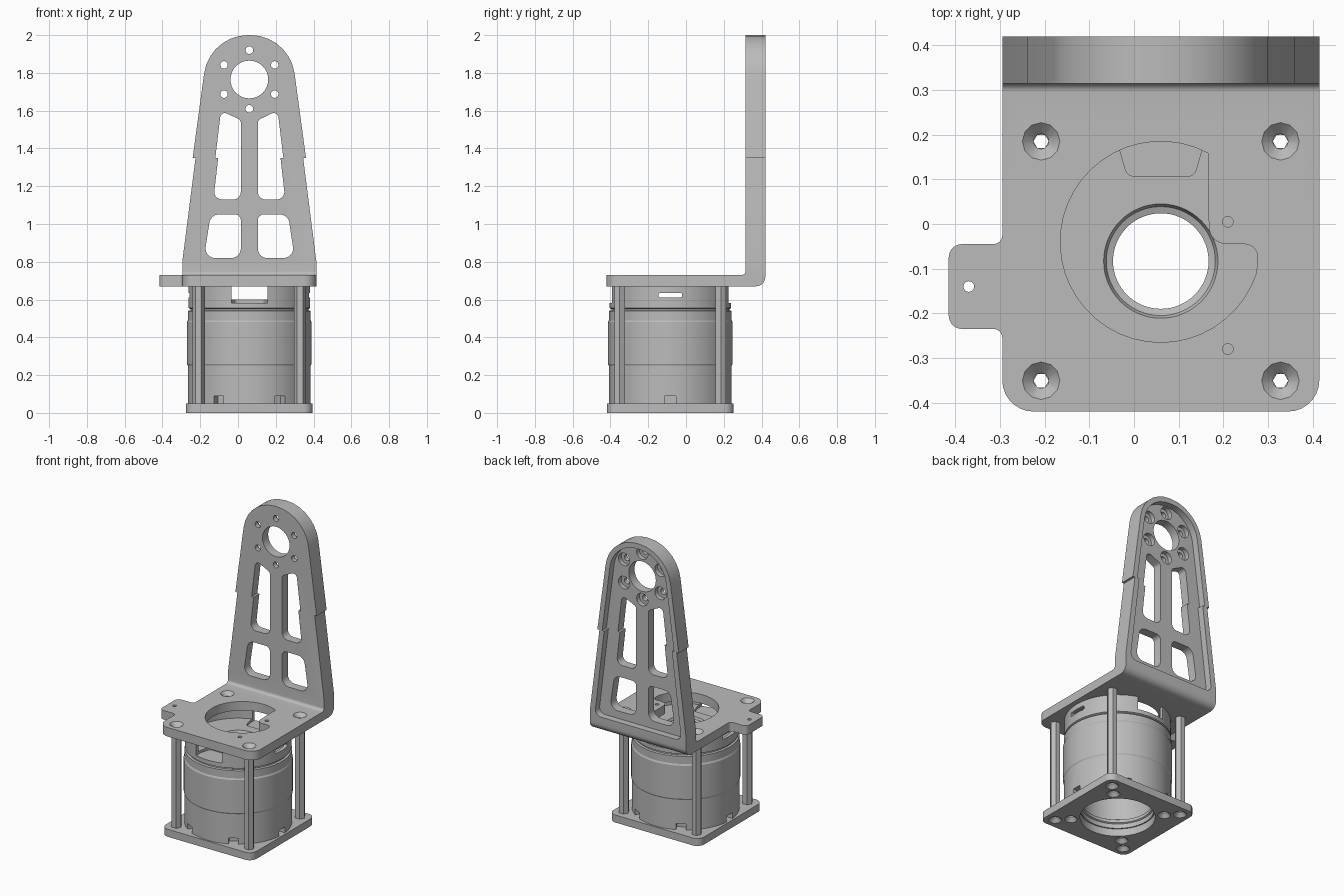
import bpy, bmesh, math
from mathutils import Matrix, Vector

if "Cube" in bpy.data.objects:
    bpy.data.objects.remove(bpy.data.objects["Cube"])

CX, CY = 0.06, -0.083          # motor axis
HOLE = 0.268                   # screw spacing from the axis
BASE, DECK, DECK_TOP = 0.05, 0.67, 0.73

grey = bpy.data.materials.new("machined grey")
grey.use_nodes = True
grey.diffuse_color = (0.5, 0.5, 0.5, 1)
grey.node_tree.nodes["Principled BSDF"].inputs["Base Color"].default_value = (0.5, 0.5, 0.5, 1)


def finish(name, bm):
    bmesh.ops.recalc_face_normals(bm, faces=bm.faces)
    mesh = bpy.data.meshes.new(name)
    bm.to_mesh(mesh)
    bm.free()
    mesh.materials.append(grey)
    ob = bpy.data.objects.new(name, mesh)
    bpy.context.collection.objects.link(ob)
    return ob


def rounded(points, steps=7):
    """Fillet every (x, y, radius) corner of an outline."""
    out = []
    for i, p in enumerate(points):
        c = Vector(p[:2])
        if len(p) < 3:
            out.append(c)
            continue
        a = (Vector(points[i - 1][:2]) - c).normalized()
        b = (Vector(points[(i + 1) % len(points)][:2]) - c).normalized()
        half = a.angle(b) / 2
        mid = c + (a + b).normalized() * p[2] / math.sin(half)
        start = c + a * p[2] / math.tan(half) - mid
        end = c + b * p[2] / math.tan(half) - mid
        turn = math.atan2(start.x * end.y - start.y * end.x, start.dot(end))
        for k in range(steps + 1):
            out.append(mid + Matrix.Rotation(turn * k / steps, 2) @ start)
    return out


def prism(name, points, axis, lo, hi):
    """Extrude an outline along an axis."""
    place = {"X": lambda p, h: (h, p[0], p[1]),
             "Y": lambda p, h: (p[0], h, p[1]),
             "Z": lambda p, h: (p[0], p[1], h)}[axis]
    bm = bmesh.new()
    pts = rounded(points)
    low = [bm.verts.new(place(p, lo)) for p in pts]
    high = [bm.verts.new(place(p, hi)) for p in pts]
    bm.faces.new(low)
    bm.faces.new(high)
    for i in range(len(pts)):
        bm.faces.new((low[i - 1], low[i], high[i], high[i - 1]))
    return finish(name, bm)


def lathe(name, profile, x, y, z=0, axis="Z", sides=24):
    """Revolve a closed (radius, height) profile."""
    bm = bmesh.new()
    vs = [bm.verts.new((r, 0, h)) for r, h in profile]
    edges = [bm.edges.new((vs[i - 1], vs[i])) for i in range(len(vs))]
    bmesh.ops.spin(bm, geom=vs + edges, cent=(0, 0, 0), axis=(0, 0, 1),
                   angle=math.tau, steps=sides, use_duplicate=False)
    bmesh.ops.remove_doubles(bm, verts=bm.verts, dist=1e-5)
    loose = [e for e in bm.edges if not e.link_faces]
    bmesh.ops.delete(bm, geom=loose, context="EDGES")
    turn = Matrix.Rotation(-math.pi / 2, 4, "X") if axis == "Y" else Matrix()
    bm.transform(Matrix.Translation((x, y, z)) @ turn)
    return finish(name, bm)


def drill(r, x, y, z=0, lo=-0.1, hi=1, axis="Z", sides=16):
    return lathe("drill", [(0, lo), (r, lo), (r, hi), (0, hi)], x, y, z, axis, sides)


def boolean(target, tool, kind="DIFFERENCE"):
    mod = target.modifiers.new(kind, "BOOLEAN")
    mod.operation, mod.object, mod.solver = kind, tool, "EXACT"
    bpy.context.view_layer.objects.active = target
    bpy.ops.object.modifier_apply(modifier=mod.name)
    bpy.data.objects.remove(tool)


def mirrored(half):
    """Complete a half outline about the motor axis."""
    right = [(CX + p[0], *p[1:]) for p in half]
    return right + [(CX - p[0], *p[1:]) for p in reversed(half)]


def corners(d):
    return [(CX + sx * d, CY + sy * d) for sx in (-1, 1) for sy in (-1, 1)]


# Bent bracket: side profile trimmed by the front silhouette and the deck outline
bracket = prism("bracket", [(-0.5, DECK), (0.42, DECK, 0.05), (0.42, 2.1), (0.315, 2.1),
                            (0.315, DECK_TOP, 0.02), (-0.5, DECK_TOP)], "X", -0.6, 0.6)
boolean(bracket, prism("silhouette", mirrored(
    [(0.5, 0.5), (0.5, 0.8), (0.355, 0.8), (0.285, 1.35), (0.30, 1.35),
     (0.212, 2.0, 0.235)]), "Y", -0.7, 0.7), "INTERSECT")
boolean(bracket, prism("outline", [
    (0.415, 0.5), (-0.295, 0.5), (-0.295, -0.045, 0.02), (-0.415, -0.045, 0.03),
    (-0.415, -0.235, 0.03), (-0.295, -0.235, 0.02), (-0.295, -0.42, 0.07),
    (0.415, -0.42, 0.07)], "Z", 0.4, 2.3), "INTERSECT")

# Rear recess leaving a rim round the upright
boolean(bracket, prism("recess", mirrored(
    [(0.32, 0.77, 0.04), (0.25, 1.35), (0.265, 1.35), (0.185, 1.965, 0.2)]), "Y", 0.375, 0.6))

# Lightening windows, mirrored pairs
upper = [(0.045, 1.13, 0.04), (0.19, 1.13, 0.04), (0.165, 1.35), (0.18, 1.35),
         (0.15, 1.6, 0.025), (0.045, 1.55, 0.025)]
lower = [(0.045, 0.82, 0.05), (0.24, 0.82, 0.05), (0.205, 1.05, 0.05), (0.045, 1.05, 0.03)]
for shape in (upper, lower):
    for side in (-1, 1):
        boolean(bracket, prism("window", [(CX + side * p[0], *p[1:]) for p in shape],
                               "Y", 0.2, 0.6))

# Bearing hole and counterbored screw ring at the top
boolean(bracket, drill(0.1, CX, 0, 1.765, axis="Y", sides=32))
for k in range(6):
    a = math.radians(90 + 60 * k)
    boolean(bracket, lathe("screw", [(0, 0.2), (0.02, 0.2), (0.02, 0.345), (0.042, 0.345),
                                     (0.042, 0.5), (0, 0.5)],
                           CX + 0.155 * math.cos(a), 0, 1.765 + 0.155 * math.sin(a), "Y", 16))

# Deck opening, countersunk screws and small holes
arc = [(CX + 0.225 * math.cos(math.radians(a)), -0.04 + 0.225 * math.sin(math.radians(a)))
       for a in range(62, 350, 8)]
boolean(bracket, prism("opening", arc + [(0.28, -0.045, 0.03), (0.168, -0.045, 0.04)],
                       "Z", 0.6, 0.8))
for x, y in corners(HOLE):
    boolean(bracket, lathe("screw", [(0, 0.6), (0.017, 0.6), (0.017, 0.705), (0.044, 0.732),
                                     (0.044, 0.8), (0, 0.8)], x, y, sides=12))
for x, y in ((0.21, 0.005), (0.21, -0.28), (-0.37, -0.14)):
    boolean(bracket, drill(0.012, x, y))

# Base plate
base = prism("base_plate", [(x, y, 0.05) for x, y in (
    (CX - 0.335, CY - 0.335), (CX + 0.335, CY - 0.335),
    (CX + 0.335, CY + 0.335), (CX - 0.335, CY + 0.335))], "Z", 0, BASE)
boolean(base, drill(0.228, CX, CY, sides=48))
for spacing in (HOLE, 0.2):
    for x, y in corners(spacing):
        boolean(base, lathe("screw", [(0, -0.1), (0.042, -0.1), (0.042, -0.002), (0.017, 0.025),
                                      (0.017, 0.2), (0, 0.2)], x, y, sides=12))

# Hexagonal hollow posts
posts = []
for i, (x, y) in enumerate(corners(HOLE)):
    post = lathe("post_%d" % (i + 1), [(0.017, BASE), (0.032, BASE), (0.032, DECK),
                                       (0.017, DECK)], x, y, sides=6)
    posts.append(post)

# Motor housing: hollow shell with a hub floor
motor = lathe("motor_housing", [
    (0.22, BASE), (0.325, BASE), (0.325, 0.25), (0.33, 0.26), (0.33, 0.48), (0.325, 0.49),
    (0.325, 0.54), (0.312, 0.543), (0.312, 0.55), (0.322, 0.555), (0.322, DECK), (0.3, DECK),
    (0.3, 0.6), (0.128, 0.6), (0.122, 0.585), (0.107, 0.58), (0.107, 0.53), (0.22, 0.53),
    (0.22, 0.11), (0.212, 0.105), (0.212, 0.085), (0.22, 0.08)], CX, CY, sides=64)
for side in (-1, 1):
    # Cable windows front and back
    boolean(motor, prism("cable_window", [
        (CX - 0.075, CY + side * 0.19, 0.02), (CX + 0.075, CY + side * 0.19, 0.02),
        (CX + 0.095, CY + side * 0.26), (CX + 0.095, CY + side * 0.4),
        (CX - 0.095, CY + side * 0.4), (CX - 0.095, CY + side * 0.26)], "Z", 0.583, 0.8))
    # Side slots
    x = CX + side * 0.32
    boolean(motor, prism("slot", [(CY + a, z, 0.012) for a, z in (
        (-0.063, 0.61), (0.063, 0.61), (0.063, 0.636), (-0.063, 0.636))],
        "X", x - 0.06, x + 0.06))
# Notches round the foot
for k in range(6):
    turn = Matrix.Rotation(math.radians(60 * k), 2)
    pts = [turn @ Vector(p) + Vector((CX, CY)) for p in
           ((0.28, -0.03), (0.4, -0.03), (0.4, 0.03), (0.28, 0.03))]
    boolean(motor, prism("notch", [tuple(p) for p in pts], "Z", 0.03, 0.09))

# Smooth the curved walls, keep edges crisp
for ob in [bracket, base, motor]:
    bpy.ops.object.select_all(action="DESELECT")
    ob.select_set(True)
    bpy.context.view_layer.objects.active = ob
    bpy.ops.object.shade_smooth_by_angle(angle=math.radians(25))
